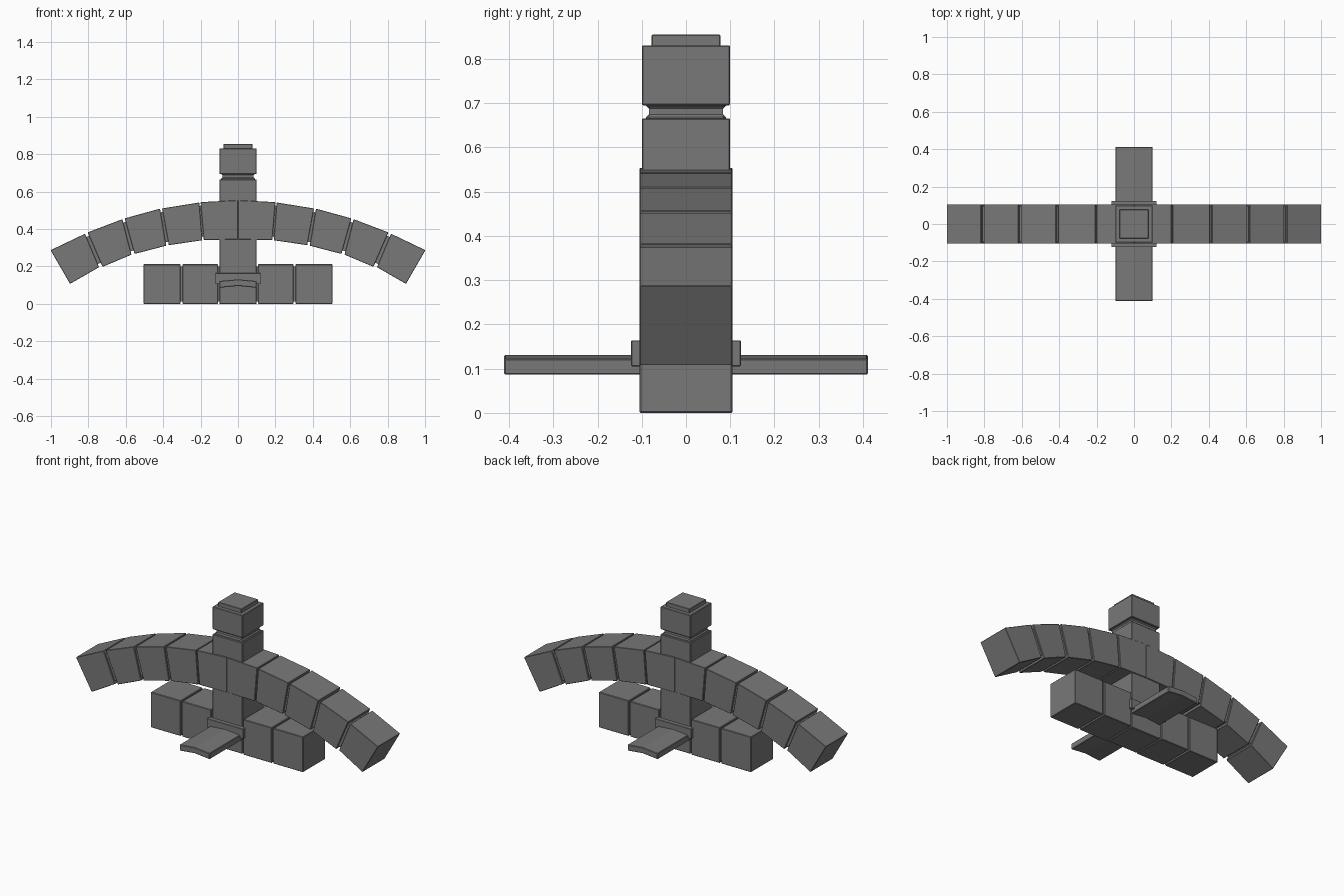
import bpy, bmesh

if "Cube" in bpy.data.objects:
    bpy.data.objects.remove(bpy.data.objects["Cube"])

grey = bpy.data.materials.new("dark_grey")
grey.diffuse_color = (.19, .19, .19, 1)
grey.use_nodes = True
grey.node_tree.nodes["Principled BSDF"].inputs["Base Color"].default_value = grey.diffuse_color


def prism(name, pts, y0, y1, bevel=0.004):
    """Extrude an x-z profile between two y values."""
    bm = bmesh.new()
    face = bm.faces.new([bm.verts.new((x, y0, z)) for x, z in pts])
    ext = bmesh.ops.extrude_face_region(bm, geom=[face])
    moved = [v for v in ext["geom"] if isinstance(v, bmesh.types.BMVert)]
    bmesh.ops.translate(bm, verts=moved, vec=(0, y1 - y0, 0))
    bmesh.ops.recalc_face_normals(bm, faces=bm.faces)
    mesh = bpy.data.meshes.new(name)
    bm.to_mesh(mesh)
    bm.free()
    mesh.materials.append(grey)
    ob = bpy.data.objects.new(name, mesh)
    bpy.context.collection.objects.link(ob)
    if bevel:
        mod = ob.modifiers.new("edge_bevel", 'BEVEL')
        mod.width = bevel
        mod.segments = 1
    return ob


def box(name, x0, x1, y, z0, z1, bevel=0.004):
    return prism(name, [(x0, z0), (x1, z0), (x1, z1), (x0, z1)], -y, y, bevel)


# Curved wing: five tapered blocks per side (top inner, top outer, bottom outer, bottom inner)
wing = [
    [(0, .554), (.2, .544), (.183, .341), (0, .345)],
    [(.207, .542), (.406, .51), (.37, .314), (.191, .34)],
    [(.417, .509), (.606, .457), (.553, .267), (.384, .311)],
    [(.618, .453), (.804, .382), (.724, .198), (.57, .263)],
    [(.818, .375), (1.002, .287), (.898, .107), (.743, .196)],
]
for side, s in (("left", -1), ("right", 1)):
    for i, pts in enumerate(wing):
        prism(f"wing_block_{side}_{i + 1}", [(s * x, z) for x, z in pts],
              -.105, .105, .002)

# Recessed core filling the wing joints
top = [(0, .535), (.2, .525), (.408, .491), (.606, .437), (.803, .361), (.9, .31)]
low = [(.83, .17), (.74, .217), (.567, .283), (.38, .331), (.188, .359), (0, .362)]
for side, s in (("left", -1), ("right", 1)):
    prism(f"wing_core_{side}", [(s * x, z) for x, z in top + low], -.096, .096, 0)

# Tail row: two blocks per side with a recessed core
for side, s in (("left", -1), ("right", 1)):
    for i, (a, b) in enumerate([(.107, .297), (.307, .505)]):
        x0, x1 = sorted((s * a, s * b))
        box(f"tail_block_{side}_{i + 1}", x0, x1, .105, 0, .212, .003)
box("tail_core", -.4, .4, .096, .012, .199, 0)

# Central column, neck, head and cap
box("column", -.1, .1, .1, 0, .666, .003)
box("neck", -.084, .084, .084, .65, .71, 0)
box("neck_upper_rim", -.09, .09, .09, .688, .72, .006)
box("neck_lower_rim", -.09, .09, .09, .64, .675, .006)
box("head", -.1, .1, .1, .695, .831, .003)
box("cap", -.078, .078, .078, .82, .855, .002)

# Collar around the column
box("collar", -.121, .121, .124, .105, .164, .002)

# Slightly peaked plate running front to back
prism("cross_plate", [(-.1, .086), (0, .096), (.1, .086),
                      (.1, .122), (0, .131), (-.1, .122)], -.411, .411, .003)
